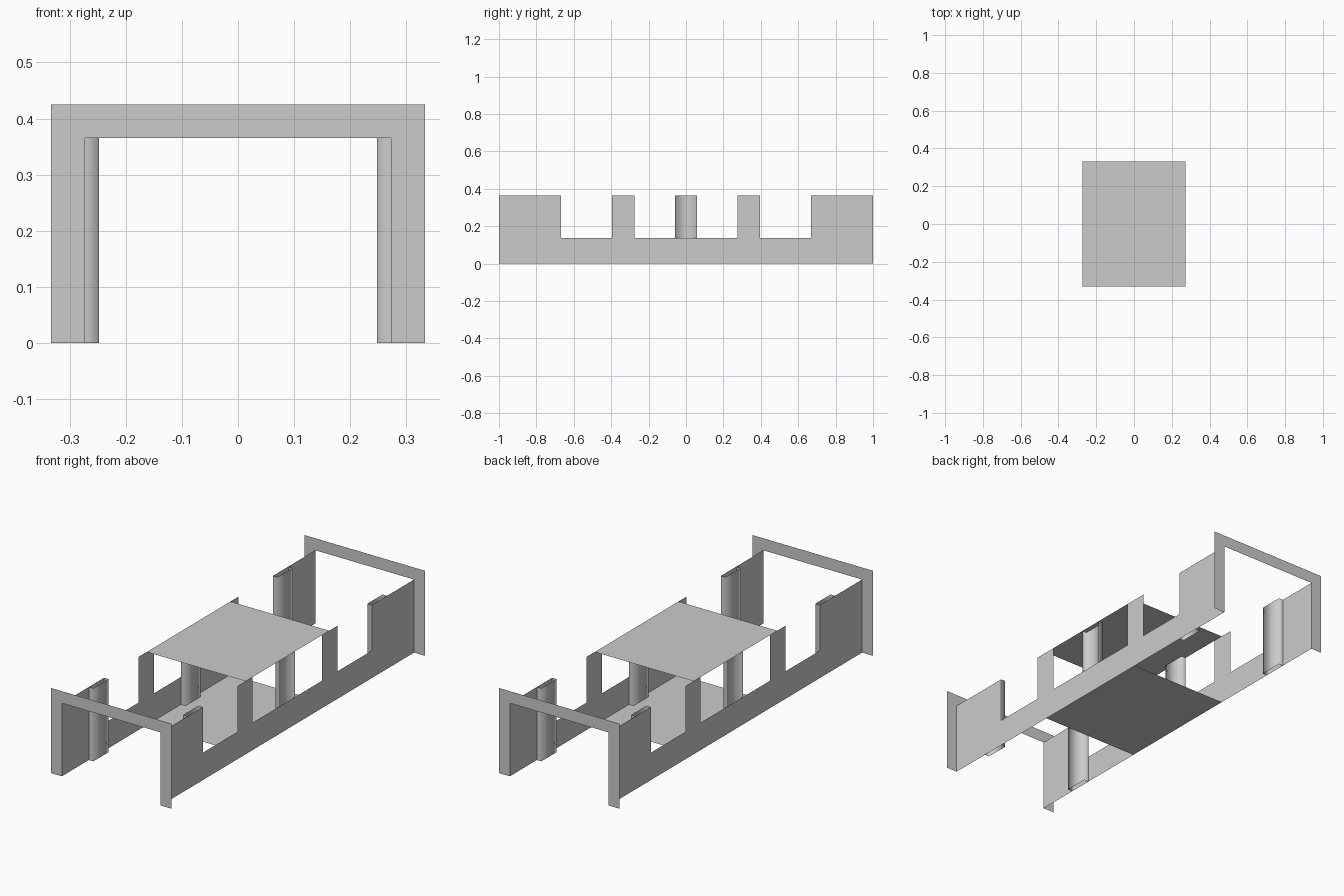
import bpy
import bmesh

cube = bpy.data.objects.get("Cube")
if cube:
    bpy.data.objects.remove(cube, do_unlink=True)

grey = bpy.data.materials.new("plain grey")
grey.use_nodes = True
COLOUR = (0.6, 0.6, 0.6, 1)
grey.diffuse_color = COLOUR
grey.node_tree.nodes["Principled BSDF"].inputs["Base Color"].default_value = COLOUR

WALL_X, INNER_X, OUTER_X = 0.273, 0.248, 0.333
EAVE, TOP, SILL = 0.365, 0.425, 0.137


def sheet(name, polygons, smooth=False):
    """Thin surface made of polygons that share their common corners."""
    bm = bmesh.new()
    for points in polygons:
        bm.faces.new([bm.verts.new(p) for p in points])
    bmesh.ops.remove_doubles(bm, verts=bm.verts, dist=0.0001)
    for face in bm.faces:
        face.smooth = smooth
    mesh = bpy.data.meshes.new(name)
    bm.to_mesh(mesh)
    bm.free()
    mesh.materials.append(grey)
    obj = bpy.data.objects.new(name, mesh)
    bpy.context.collection.objects.link(obj)
    return obj


def oriented(points, flip):
    return points[::-1] if flip else points


# End frames: flat arches facing outwards
half_arch = [(OUTER_X, 0), (OUTER_X, TOP), (-OUTER_X, TOP), (-OUTER_X, 0)]
opening = [(-WALL_X, 0), (-WALL_X, EAVE), (WALL_X, EAVE), (WALL_X, 0)]
for name, y in (("front_frame", -1), ("back_frame", 1)):
    arch = [(x, y, z) for x, z in half_arch + opening]
    sheet(name, [oriented(arch, y > 0)])

# Side walls: low sill with raised panels and posts
steps = [(-1, -0.667), (-0.395, -0.275), (0.275, 0.395), (0.667, 1)]
outline = [(1, 0), (-1, 0)][::-1]
for start, end in reversed(steps):
    outline += [(end, SILL), (end, EAVE), (start, EAVE), (start, SILL)]
# The end panels reach the frames, so their outer sill corners are not needed
outline = [p for p in outline if p not in ((1, SILL), (-1, SILL))]
for side, word in ((1, "left"), (-1, "right")):
    wall = [(side * WALL_X, y, z) for y, z in outline]
    sheet(f"{word}_wall", [oriented(wall, side < 0)])

    # Pilasters: open three-sided channels on the inside of each wall
    for place, y in (("front", -0.727), ("middle", 0), ("back", 0.727)):
        section = [(WALL_X, y - 0.06), (INNER_X, y - 0.06),
                   (INNER_X, y + 0.06), (WALL_X, y + 0.06)]
        strips = []
        for (xa, ya), (xb, yb) in zip(section, section[1:]):
            strip = [(side * xa, ya, 0), (side * xa, ya, EAVE),
                     (side * xb, yb, EAVE), (side * xb, yb, 0)]
            strips.append(oriented(strip, side < 0))
        sheet(f"{word}_{place}_pilaster", strips, smooth=True)

# Roof and floor plates over the middle bay
for name, z in (("roof_plate", EAVE), ("floor_plate", 0)):
    plate = [(-WALL_X, -0.33, z), (WALL_X, -0.33, z),
             (WALL_X, 0.33, z), (-WALL_X, 0.33, z)]
    sheet(name, [plate])
